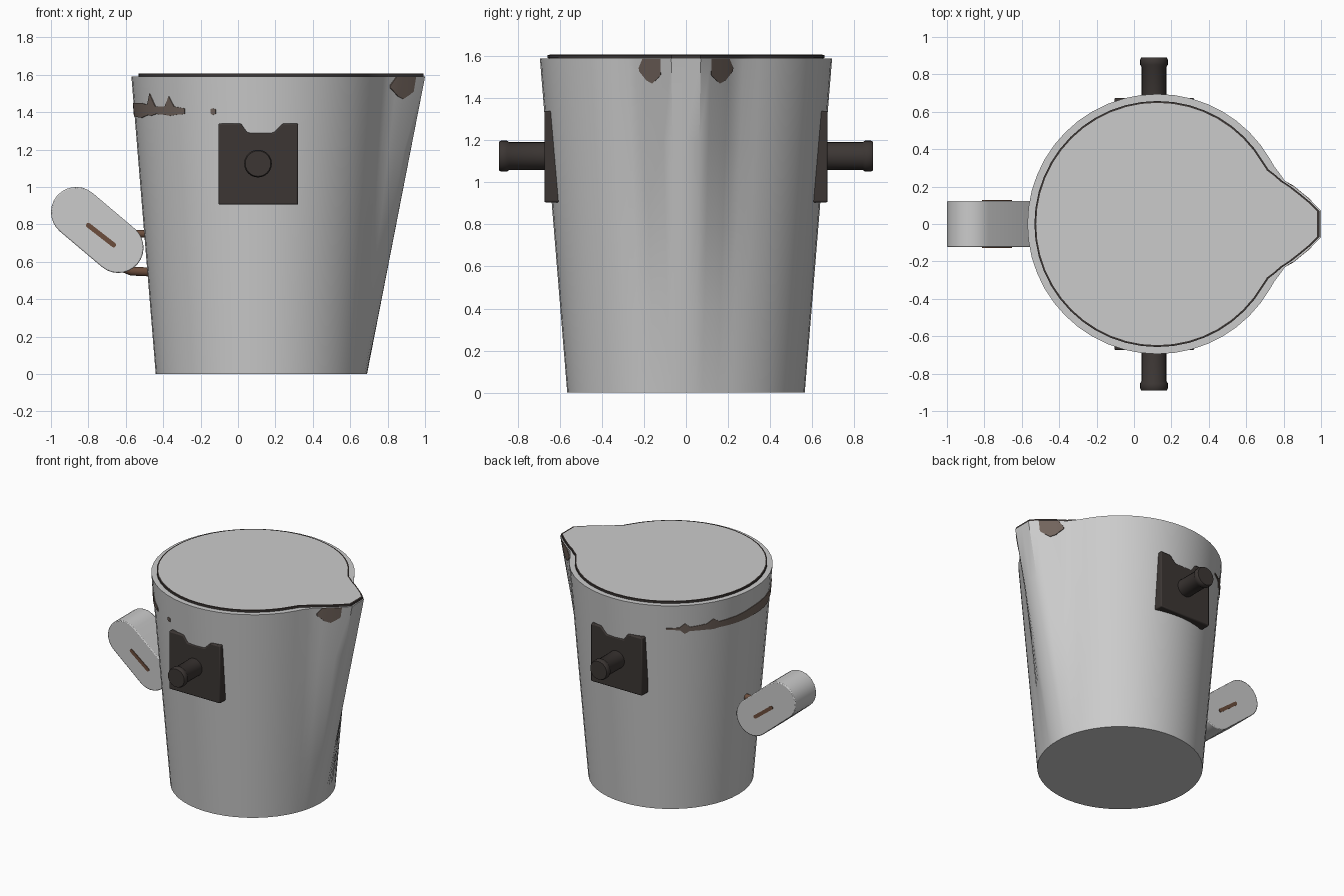
import bpy, bmesh
from math import sin, cos, radians, pi, atan2
from mathutils import Vector

if "Cube" in bpy.data.objects:
    bpy.data.objects.remove(bpy.data.objects["Cube"])

CX, H = 0.125, 1.59


def material(name, col):
    m = bpy.data.materials.new(name)
    m.diffuse_color = (*col, 1)
    m.use_nodes = True
    m.node_tree.nodes["Principled BSDF"].inputs["Base Color"].default_value = m.diffuse_color
    return m


IRON = material("dark_iron", (0.045, 0.037, 0.034))
CHIP = material("worn_edge", (0.17, 0.13, 0.11))
RUST = material("rusty_brown", (0.15, 0.075, 0.045))


def make(name, verts, faces, mat=None, bevel=0):
    me = bpy.data.meshes.new(name)
    bm = bmesh.new()
    vs = [bm.verts.new(v) for v in verts]
    for f in faces:
        bm.faces.new([vs[i] for i in f])
    bmesh.ops.recalc_face_normals(bm, faces=bm.faces)
    bm.to_mesh(me)
    bm.free()
    ob = bpy.data.objects.new(name, me)
    bpy.context.collection.objects.link(ob)
    if mat:
        me.materials.append(mat)
    if bevel:
        b = ob.modifiers.new("bevel", 'BEVEL')
        b.width, b.segments, b.limit_method = bevel, 2, 'ANGLE'
    bpy.ops.object.select_all(action='DESELECT')
    ob.select_set(True)
    bpy.context.view_layer.objects.active = ob
    bpy.ops.object.shade_smooth_by_angle(angle=radians(40))
    return ob


def loft(name, rings, mat=None, bevel=0):
    """Closed solid through a list of rings with equal point counts."""
    n = len(rings[0])
    faces = [(k * n + i, k * n + (i + 1) % n, (k + 1) * n + (i + 1) % n, (k + 1) * n + i)
             for k in range(len(rings) - 1) for i in range(n)]
    faces += [tuple(range(n)), tuple(range((len(rings) - 1) * n, len(rings) * n))]
    return make(name, [p for r in rings for p in r], faces, mat, bevel)


def lerp_table(t, table):
    for (a, va), (b, vb) in zip(table, table[1:]):
        if t <= b:
            return va + (vb - va) * (t - a) / (b - a)
    return table[-1][1]


# Bucket wall: round foot lofted to a round mouth with a pouring lip
LIP = [(0, 0.875), (4.6, 0.878), (12, 0.79), (19, 0.718), (26, 0.697), (30, 0.695), (180, 0.695)]
INSET = [(0, 0.012), (19, 0.014), (26, 0.038), (30, 0.04), (180, 0.04)]


def wall(deg, z, off=0.0):
    d = abs((deg + 180) % 360 - 180)
    r = 0.565 + (lerp_table(d, LIP) - 0.565) * z / H + off
    a = radians(deg)
    return Vector((CX + r * cos(a), r * sin(a), z))


half = [4.6, 8, 12, 15.5, 19, 22.5, 26, 30] + [30 + 7.5 * i for i in range(1, 20)]
angles = [0] + half + [180] + [360 - d for d in reversed(half)]
rings = [[wall(d, H * k / 4) for d in angles] for k in range(5)]
inner = [wall(d, H, -lerp_table(min(d, 360 - d), INSET)) for d in angles]
rings += [inner, [p + Vector((0, 0, 0.015)) for p in inner]]
loft("bucket_body", rings)

# Dark line around the raised rim
low = [p + Vector(((p.x - CX) * 0.004, p.y * 0.004, 0.001)) for p in inner]
top = [p + Vector((0, 0, 0.015)) for p in low]
n = len(angles)
ins = [Vector((CX + (p.x - CX) * 0.985, p.y * 0.985, p.z)) for p in top]
make("rim_edge", low + top + [p + Vector((0, 0, 0.001)) for p in ins],
     [(k * n + i, k * n + (i + 1) % n, (k + 1) * n + (i + 1) % n, (k + 1) * n + i)
      for k in range(2) for i in range(n)], IRON)


# Chipped patches lying on the wall: columns of (angle, low z, high z)
def patch(name, cols):
    fine = []
    for (a, l0, h0), (b, l1, h1) in zip(cols, cols[1:]):
        m = max(1, round(abs(b - a) / 2.5))
        fine += [(a + (b - a) * i / m, l0 + (l1 - l0) * i / m, h0 + (h1 - h0) * i / m)
                 for i in range(m)]
    fine.append(cols[-1])
    sections = [[wall(d, l, 0.004), wall(d, h, 0.004), wall(d, h, -0.01), wall(d, l, -0.01)]
                for d, l, h in fine]
    loft(name, sections, CHIP)


for side, tag in ((1, "back"), (-1, "front")):
    patch("lip_chip_" + tag, [(side * a, l, h) for a, l, h in (
        (8.4, 1.51, 1.588), (10, 1.49, 1.588), (12, 1.47, 1.588),
        (14.5, 1.485, 1.588), (16, 1.505, 1.588), (18, 1.53, 1.545))])
patch("scraped_band", [
    (122, 1.405, 1.415), (130, 1.40, 1.42), (133, 1.37, 1.45), (136, 1.39, 1.42), (146, 1.385, 1.43),
    (150, 1.38, 1.46), (154, 1.385, 1.43), (168, 1.38, 1.435), (180, 1.38, 1.45), (200, 1.37, 1.45),
    (207, 1.385, 1.44), (210, 1.38, 1.50), (214, 1.39, 1.43), (221, 1.385, 1.43),
    (224, 1.38, 1.485), (227, 1.385, 1.43), (233, 1.39, 1.42)])
patch("small_chip", [(246.5, 1.395, 1.415), (247.5, 1.385, 1.42), (249, 1.39, 1.415)])

# Notched side plates and pivot pins
plate = [(-0.105, 0.905), (0.322, 0.905), (0.322, 1.34), (0.24, 1.34), (0.19, 1.29),
         (0.05, 1.29), (0.015, 1.34), (-0.105, 1.34)]
pin = [(0.60, 0.066), (0.84, 0.066), (0.852, 0.074), (0.878, 0.074), (0.89, 0.068)]
for s, tag in ((-1, "front"), (1, "back")):
    loft("pivot_plate_" + tag, [[(x, s * y, z) for x, z in plate] for y in (0.595, 0.674)],
         IRON, 0.008)
    loft("pivot_pin_" + tag, [[(0.107 + r * cos(i * pi / 12), s * y, 1.125 + r * sin(i * pi / 12))
                               for i in range(24)] for y, r in pin], IRON)

# Slanted rear handle block with rounded ends
A, B, R = (-0.865, 0.865), (-0.64, 0.675), 0.135
tilt = atan2(B[1] - A[1], B[0] - A[0])


def stadium(r, a, b, seg=14):
    return [(c[0] + r * cos(tilt + s + i * pi / seg), c[1] + r * sin(tilt + s + i * pi / seg))
            for c, s in ((a, pi / 2), (b, -pi / 2)) for i in range(seg + 1)]


loft("handle_grip", [[(x, y, z) for x, z in stadium(R, A, B)] for y in (-0.124, 0.124)], None, 0.006)

# Thin slot insert through the handle
slot = stadium(0.013, (-0.80, 0.795), (-0.665, 0.69), 6)
loft("handle_slot", [[(x, y, z) for x, z in slot] for y in (-0.128, 0.128)], RUST)


# Brackets joining handle and bucket
def bracket(name, path, r):
    cu = bpy.data.curves.new(name, 'CURVE')
    cu.dimensions = '3D'
    cu.bevel_depth, cu.bevel_resolution, cu.use_fill_caps = r, 3, True
    sp = cu.splines.new('POLY')
    sp.points.add(len(path) - 1)
    for p, (x, z) in zip(sp.points, path):
        p.co = (x, 0, z, 1)
    cu.materials.append(RUST)
    bpy.context.collection.objects.link(bpy.data.objects.new(name, cu))


bracket("lower_bracket", [(-0.66, 0.60), (-0.62, 0.57), (-0.57, 0.55), (-0.46, 0.545)], 0.025)
bracket("upper_bracket", [(-0.62, 0.74), (-0.55, 0.75), (-0.47, 0.75)], 0.022)
